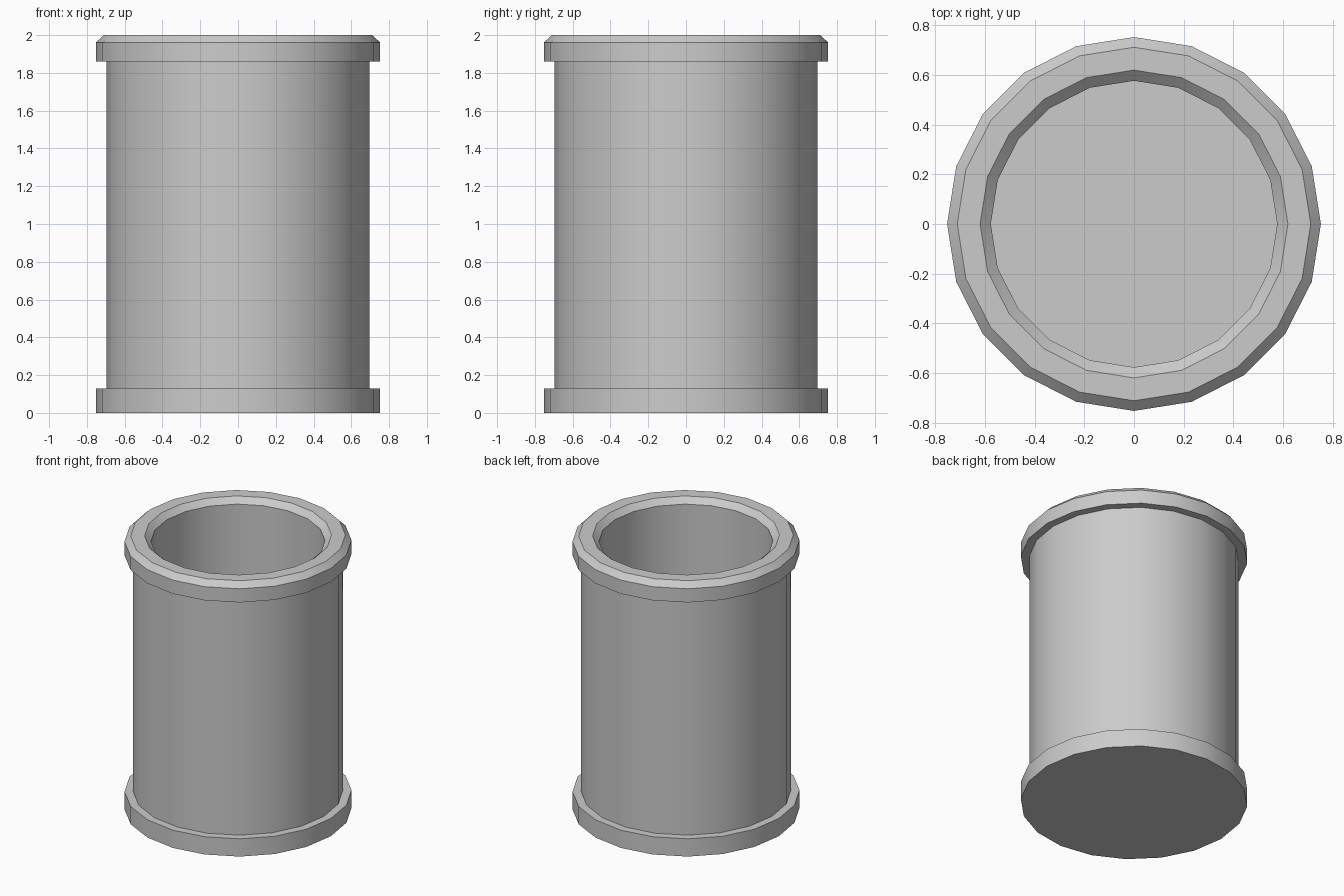
import bpy, bmesh, math

if "Cube" in bpy.data.objects:
    bpy.data.objects.remove(bpy.data.objects["Cube"])

SIDES = 20

# Half profile (radius, height): base centre, outer wall, rim, inner wall, floor centre
profile = [
    (0, 0), (0.753, 0), (0.753, 0.13), (0.696, 0.13),      # base band
    (0.696, 1.86), (0.753, 1.86), (0.753, 1.96),           # body and top collar
    (0.712, 2.0), (0.62, 2.0), (0.577, 1.96),              # chamfered rim
    (0.577, 0.13), (0, 0.13),                              # inner wall and floor
]

# Spin the profile into a 20-sided container
bm = bmesh.new()
verts = [bm.verts.new((r, 0, z)) for r, z in profile]
edges = [bm.edges.new(pair) for pair in zip(verts, verts[1:])]
bmesh.ops.spin(bm, geom=verts + edges, cent=(0, 0, 0), axis=(0, 0, 1),
               angle=math.tau, steps=SIDES)
bmesh.ops.remove_doubles(bm, verts=bm.verts[:], dist=0.0005)
bmesh.ops.recalc_face_normals(bm, faces=bm.faces[:])

mesh = bpy.data.meshes.new("container")
bm.to_mesh(mesh)
bm.free()
container = bpy.data.objects.new("container", mesh)
bpy.context.collection.objects.link(container)

# Smooth round walls, sharp steps and chamfers
bpy.context.view_layer.objects.active = container
container.select_set(True)
bpy.ops.object.shade_smooth_by_angle(angle=math.radians(30))
